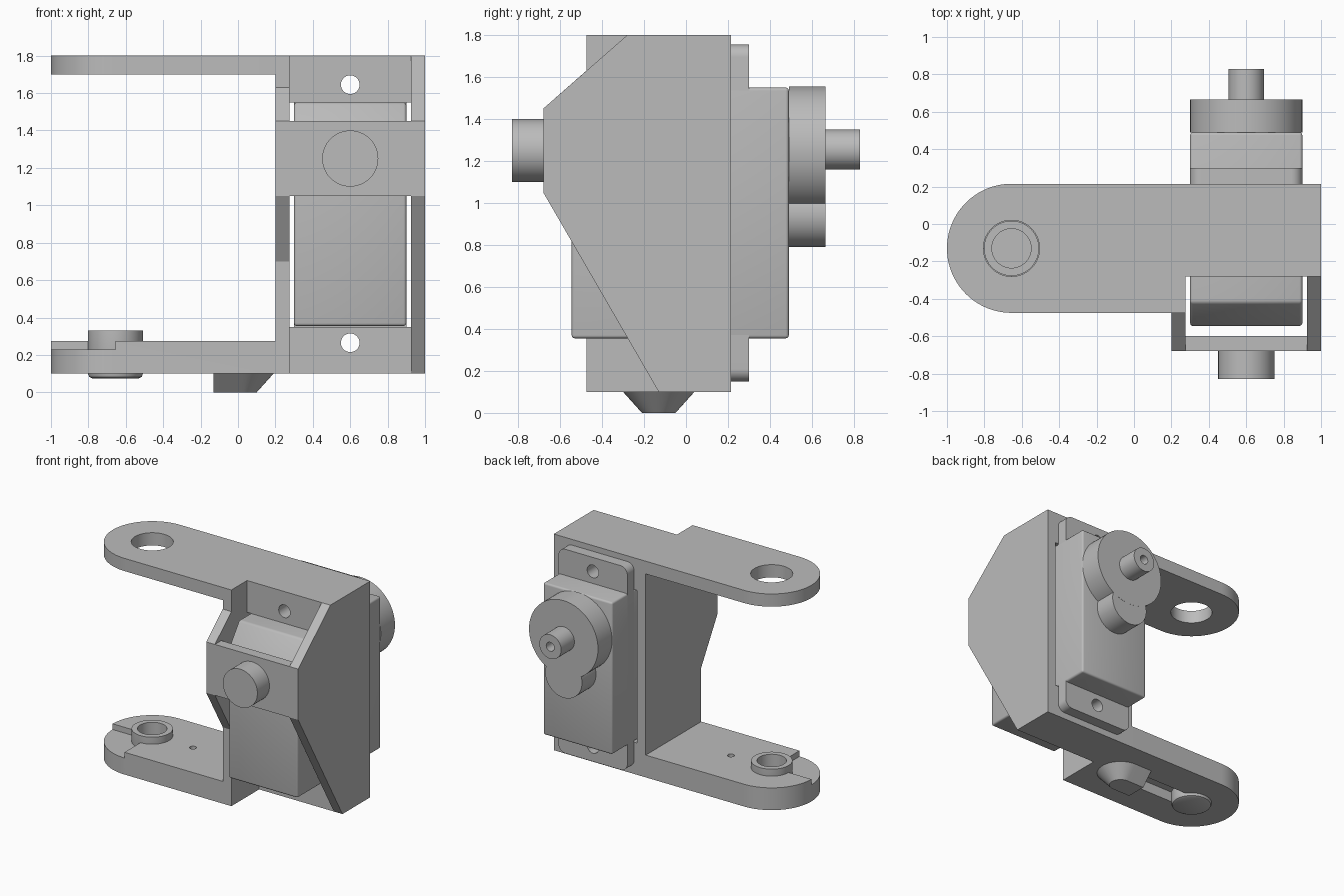
import bpy, bmesh, math
from mathutils import Vector

cube = bpy.data.objects.get("Cube")
if cube:
    bpy.data.objects.remove(cube, do_unlink=True)

grey = bpy.data.materials.new("light_grey")
grey.use_nodes = True
colour = (0.5, 0.5, 0.5, 1)
grey.diffuse_color = colour
grey.node_tree.nodes["Principled BSDF"].inputs["Base Color"].default_value = colour


def finish(name, bm):
    bmesh.ops.recalc_face_normals(bm, faces=bm.faces[:])
    mesh = bpy.data.meshes.new(name)
    bm.to_mesh(mesh)
    bm.free()
    mesh.materials.append(grey)
    obj = bpy.data.objects.new(name, mesh)
    bpy.context.collection.objects.link(obj)
    return obj


def place(u, v, w, axis):
    return {"x": Vector((w, u, v)), "y": Vector((u, w, v)), "z": Vector((u, v, w))}[axis]


def prism(name, outline, axis, lo, hi):
    """Extrude a 2D outline along an axis."""
    bm = bmesh.new()
    base = bm.faces.new([bm.verts.new(place(u, v, lo, axis)) for u, v in outline])
    ext = bmesh.ops.extrude_face_region(bm, geom=[base])
    verts = [e for e in ext["geom"] if isinstance(e, bmesh.types.BMVert)]
    bmesh.ops.translate(bm, verts=verts, vec=place(0, 0, hi - lo, axis))
    return finish(name, bm)


def arc(cu, cv, r, start=0, end=360, n=64):
    full = end - start == 360
    count = n if full else n + 1
    angles = [math.radians(start + (end - start) * i / n) for i in range(count)]
    return [(cu + r * math.cos(a), cv + r * math.sin(a)) for a in angles]


def rect(u0, u1, v0, v1):
    return [(u0, v0), (u1, v0), (u1, v1), (u0, v1)]


def rounded(u0, u1, v0, v1, r):
    return (arc(u1 - r, v1 - r, r, 0, 90, 8) + arc(u0 + r, v1 - r, r, 90, 180, 8)
            + arc(u0 + r, v0 + r, r, 180, 270, 8) + arc(u1 - r, v0 + r, r, 270, 360, 8))


def bake(obj):
    dg = bpy.context.evaluated_depsgraph_get()
    mesh = bpy.data.meshes.new_from_object(obj.evaluated_get(dg))
    obj.modifiers.clear()
    obj.data = mesh


def cut(obj, *shape):
    """Subtract a prism from an object."""
    cutter = prism("cutter", *shape)
    mod = obj.modifiers.new("cut", "BOOLEAN")
    mod.operation = "DIFFERENCE"
    mod.solver = "EXACT"
    mod.object = cutter
    bake(obj)
    bpy.data.objects.remove(cutter, do_unlink=True)


def bevel(obj, width):
    mod = obj.modifiers.new("bevel", "BEVEL")
    mod.width = width
    mod.segments = 3
    bake(obj)


PX, PY, R = -0.655, -0.13, 0.345       # pivot centre and arm radius
BACK, SX = 0.215, 0.6                  # back plane, servo centre
SHAFT_Z = 1.255
ARM_X, IN_L, IN_R = 0.2, 0.275, 0.925  # side wall planes

# Arms with round ends
arm = [(ARM_X, PY - R), (ARM_X, PY + R)] + arc(PX, PY, R, 90, 270, 40)
upper_arm = prism("upper_arm", arm, "z", 1.7, 1.8)
cut(upper_arm, arc(PX, PY, 0.15), "z", 1.6, 1.9)
lower_arm = prism("lower_arm", arm, "z", 0.1, 0.275)
cut(lower_arm, rect(-1.1, PX, -0.6, PY), "z", 0.23, 0.4)
cut(lower_arm, rect(-0.6, -0.1, PY - 0.08, PY + 0.08), "z", 0.0, 0.18)
cut(lower_arm, arc(PX, PY, 0.138), "z", 0.0, 0.4)
cut(lower_arm, arc(-0.3, PY, 0.025, n=24), "z", 0.0, 0.4)

# Side walls of the servo bracket
top_y, low_y, nose = -0.28, -0.13, -0.68
right_outline = [(BACK, 0.1), (low_y, 0.1), (nose, 1.05), (nose, 1.45), (top_y, 1.8), (BACK, 1.8)]
step = PY - R
left_outline = [(BACK, 0.1), (step, 0.1), (step, 0.7), (nose, 1.05), (nose, 1.45),
                (step, 1.63), (step, 1.8), (BACK, 1.8)]
prism("outer_wall", right_outline, "x", IN_R, 1.0)
prism("inner_wall", left_outline, "x", ARM_X, IN_L)

# Cross bars, front plate and boss
top_bar = prism("top_bar", rect(IN_L, IN_R, 1.55, 1.8), "y", top_y, BACK)
low_bar = prism("bottom_bar", rect(IN_L, IN_R, 0.1, 0.35), "y", low_y, BACK)
prism("front_plate", rect(IN_L, IN_R, 1.05, 1.45), "y", nose, -0.6)
prism("front_boss", arc(SX, 1.25, 0.15), "y", -0.83, nose)

# Servo motor
body = prism("servo_body", [(0.49, 0.355), (-0.545, 0.355), (-0.545, 1.38),
                            (-0.42, 1.55), (0.49, 1.55)], "x", 0.3, 0.9)
bevel(body, 0.015)
flange = prism("servo_flange", rounded(0.3, 0.9, 0.15, 1.755, 0.06), "y", BACK, 0.3)
for part, z in ((top_bar, 1.645), (low_bar, 0.265), (flange, 1.645), (flange, 0.265)):
    cut(part, arc(SX, z, 0.05, n=32), "y", -0.6, 0.6)
prism("gear_housing", arc(SX, SHAFT_Z, 0.3), "y", 0.49, 0.665)
prism("gear_lobe", arc(SX, 0.95, 0.16), "y", 0.49, 0.664)
shaft = prism("output_shaft", arc(SX, SHAFT_Z, 0.095, n=40), "y", 0.66, 0.83)
cut(shaft, arc(SX, SHAFT_Z, 0.035, n=24), "y", 0.7, 0.9)

# Pivot pin: turned cup with a rounded foot
bm = bmesh.new()
profile = [(0, 0.075), (0.125, 0.075), (0.14, 0.082), (0.147, 0.1), (0.147, 0.33),
           (0.105, 0.33), (0.105, 0.2), (0, 0.2)]
verts = [bm.verts.new((PX + r, PY, z)) for r, z in profile]
edges = [bm.edges.new(pair) for pair in zip(verts, verts[1:])]
bmesh.ops.spin(bm, geom=verts + edges, cent=(PX, PY, 0), axis=(0, 0, 1),
               angle=math.tau, steps=64, use_merge=False)
bmesh.ops.remove_doubles(bm, verts=bm.verts[:], dist=0.0005)
finish("pivot_pin", bm)

# Tapered foot under the arm, round on one side and flat on the other
bm = bmesh.new()
for r, z in ((0.17, 0.1), (0.08, 0.0)):
    for x, y in arc(0.02, PY, r, -90, 90, 32) + [(-0.13, PY - r), (-0.13, PY + r)]:
        bm.verts.new((x, y, z))
bmesh.ops.convex_hull(bm, input=bm.verts[:])
bmesh.ops.dissolve_limit(bm, angle_limit=0.01, verts=bm.verts[:], edges=bm.edges[:])
finish("tapered_foot", bm)

# Smooth round surfaces, keep hard edges
for obj in bpy.context.collection.objects:
    if obj.type == "MESH" and grey.name in obj.data.materials:
        for poly in obj.data.polygons:
            poly.use_smooth = True
        obj.data.set_sharp_from_angle(angle=math.radians(30))
